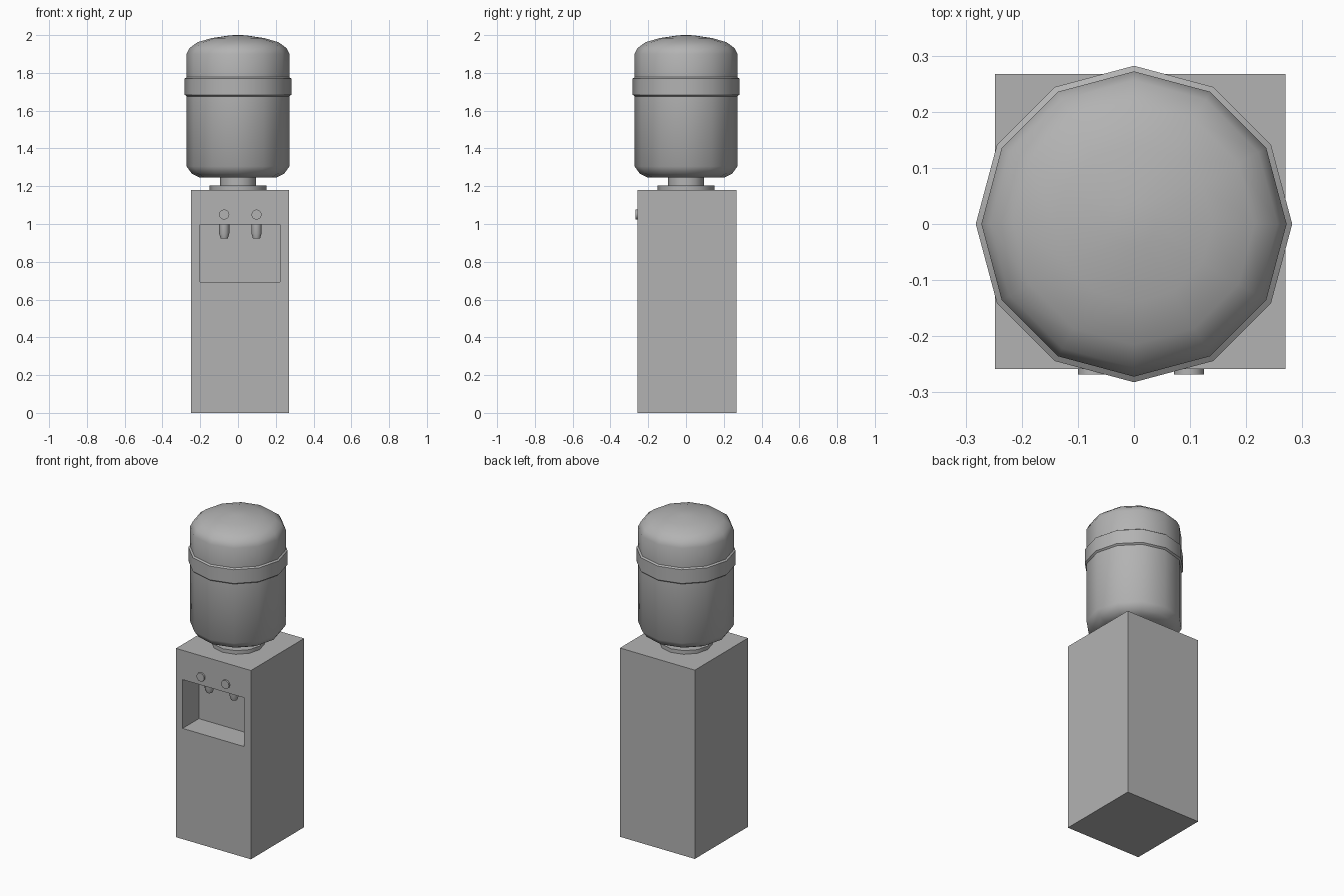
import bpy, bmesh, math
from mathutils import Matrix, Vector

if "Cube" in bpy.data.objects:
    bpy.data.objects.remove(bpy.data.objects["Cube"])

SIDES = 12
GREY = bpy.data.materials.new("mid_grey")
GREY.diffuse_color = (0.45, 0.45, 0.45, 1)
GREY.use_nodes = True
GREY.node_tree.nodes["Principled BSDF"].inputs["Base Color"].default_value = GREY.diffuse_color


def finish(bm, name, angle=None):
    bmesh.ops.recalc_face_normals(bm, faces=bm.faces)
    me = bpy.data.meshes.new(name)
    bm.to_mesh(me)
    bm.free()
    me.materials.append(GREY)
    ob = bpy.data.objects.new(name, me)
    bpy.context.collection.objects.link(ob)
    if angle:
        bpy.ops.object.select_all(action='DESELECT')
        ob.select_set(True)
        bpy.context.view_layer.objects.active = ob
        bpy.ops.object.shade_smooth_by_angle(angle=math.radians(angle))
    return ob


def lathe(name, profile, matrix=Matrix(), angle=42):
    """Closed 12-sided solid of revolution from (radius, z) pairs."""
    bm = bmesh.new()
    rings = []
    for r, z in profile:
        if r == 0:
            rings.append([bm.verts.new((0, 0, z))] * SIDES)
        else:
            rings.append([bm.verts.new((r * math.cos(math.tau * i / SIDES),
                                        r * math.sin(math.tau * i / SIDES), z))
                          for i in range(SIDES)])
    for a, b in zip(rings, rings[1:]):
        for i in range(SIDES):
            j = (i + 1) % SIDES
            bm.faces.new(list(dict.fromkeys((a[i], a[j], b[j], b[i]))))
    for ring in (rings[0], rings[-1]):
        if ring[0] is not ring[1]:
            bm.faces.new(ring)
    bm.transform(matrix)
    return finish(bm, name, angle)


# Cabinet with a dispensing recess pushed into the front face
X0, X1, Y0, Y1, H = -0.248, 0.27, -0.258, 0.267, 1.18
bm = bmesh.new()
bmesh.ops.create_cube(bm, size=1)
bm.transform(Matrix.Translation(((X0 + X1) / 2, (Y0 + Y1) / 2, H / 2))
             @ Matrix.Diagonal((X1 - X0, Y1 - Y0, H, 1)))
bm.normal_update()
front = min(bm.faces, key=lambda f: f.normal.y)
bmesh.ops.inset_individual(bm, faces=[front], thickness=0.05)
for v in front.verts:
    v.co.x = -0.202 if v.co.x < 0 else 0.222
    v.co.z = 0.692 if v.co.z < H / 2 else 0.997
back = bmesh.ops.extrude_discrete_faces(bm, faces=[front])['faces'][0]
bmesh.ops.translate(bm, vec=Vector((0, 0.16, 0)), verts=back.verts)
finish(bm, "cabinet")

# Taps under the recess ceiling and round buttons above them
for side, x in (("left", -0.073), ("right", 0.098)):
    lathe(side + "_tap", [(0.019, 0.924), (0.027, 0.95), (0.027, 1.002)],
          Matrix.Translation((x, -0.178, 0)))
    lathe(side + "_button", [(0.027, -0.01), (0.027, 0.01)],
          Matrix.Translation((x, Y0, 1.05)) @ Matrix.Rotation(math.pi / 2, 4, 'X'))

# Collar and neck that hold the bottle
lathe("collar", [(0.15, 1.17), (0.15, 1.203)])
lathe("bottle_neck", [(0.095, 1.19), (0.095, 1.26)])

# Water bottle with a raised band and a domed top
lathe("water_bottle", [
    (0.0, 1.247), (0.205, 1.247), (0.245, 1.267), (0.272, 1.305),
    (0.272, 1.676), (0.282, 1.684), (0.282, 1.77), (0.272, 1.777),
    (0.272, 1.9), (0.256, 1.932), (0.215, 1.962), (0.14, 1.984),
    (0.04, 1.999), (0.0, 2.0)])
